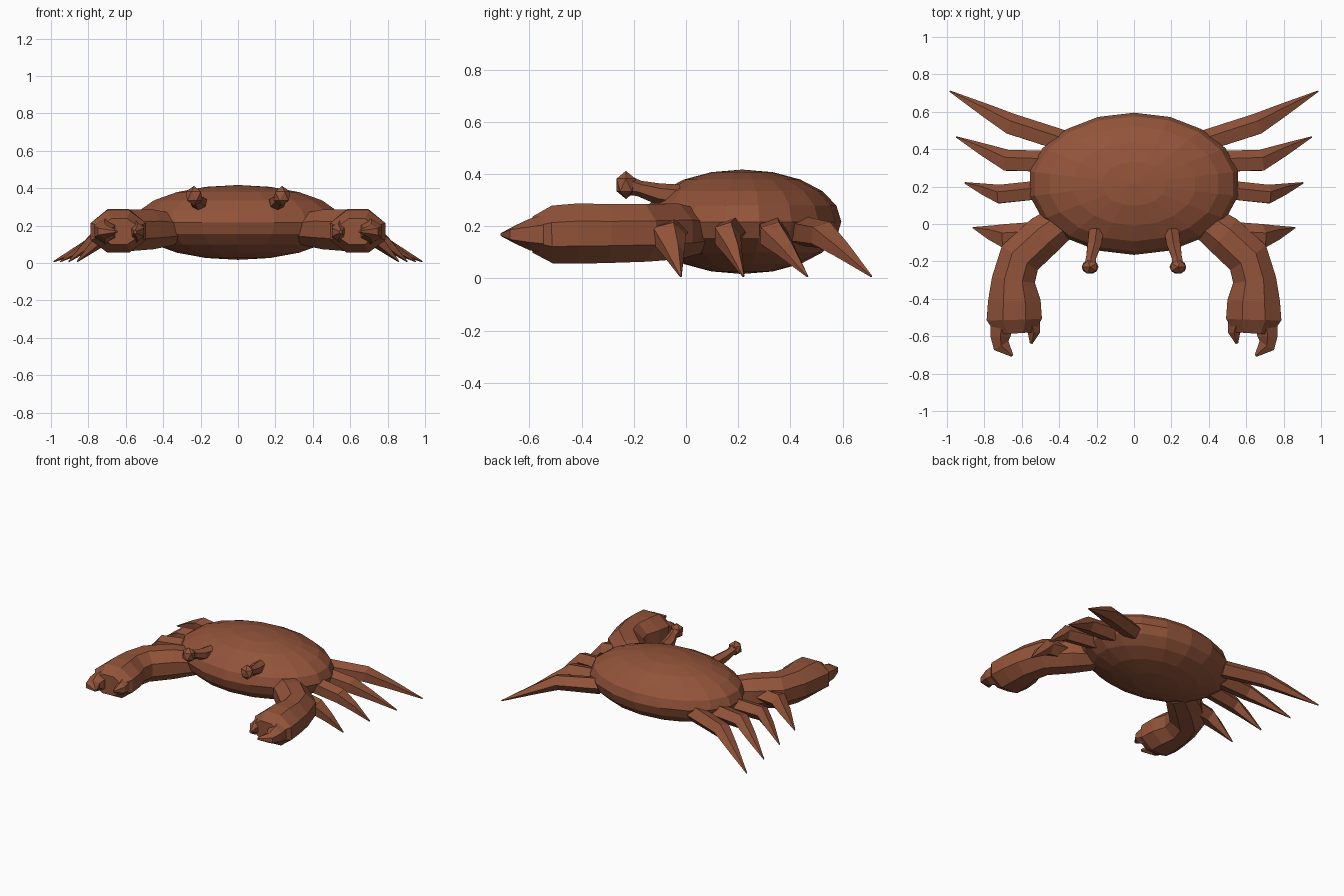
import bpy, bmesh, math
from mathutils import Vector

cube = bpy.data.objects.get("Cube")
if cube:
    bpy.data.objects.remove(cube)

# Single shell colour
shell = bpy.data.materials.new("red_brown_shell")
shell.use_nodes = True
colour = (0.29, 0.088, 0.042, 1)
shell.diffuse_color = colour
bsdf = next(n for n in shell.node_tree.nodes if n.type == 'BSDF_PRINCIPLED')
bsdf.inputs["Base Color"].default_value = colour
bsdf.inputs["Roughness"].default_value = 0.8


def finish(name, bm, mirror=True):
    """Turn a bmesh into a flat-shaded object, mirrored across x if paired."""
    bmesh.ops.recalc_face_normals(bm, faces=bm.faces)
    mesh = bpy.data.meshes.new(name)
    bm.to_mesh(mesh)
    bm.free()
    mesh.materials.append(shell)
    obj = bpy.data.objects.new(name, mesh)
    bpy.context.collection.objects.link(obj)
    if mirror:
        mod = obj.modifiers.new("mirror", 'MIRROR')
        mod.use_mirror_merge = False
    return obj


def limb(name, stations, sides=6):
    """Loft a faceted limb through stations of (centre, half width, half height)."""
    bm = bmesh.new()
    points = [Vector(s[0]) for s in stations]
    rings = []
    for i, (_, width, height) in enumerate(stations):
        along = (points[min(i + 1, len(points) - 1)] - points[max(i - 1, 0)]).normalized()
        side = along.cross(Vector((0, 0, 1))).normalized()
        up = side.cross(along)
        ring = []
        for k in range(sides):
            a = math.tau * (k + 0.5) / sides
            ring.append(bm.verts.new(points[i] + side * width * math.cos(a) + up * height * math.sin(a)))
        rings.append(ring)
    for a, b in zip(rings, rings[1:]):
        for k in range(sides):
            j = (k + 1) % sides
            bm.faces.new((a[k], a[j], b[j], b[k]))
    bm.faces.new(rings[0])
    bm.faces.new(rings[-1])
    return finish(name, bm)


# Body: low, wide faceted dome
bm = bmesh.new()
bmesh.ops.create_uvsphere(bm, u_segments=18, v_segments=10, radius=1)
for v in bm.verts:
    v.co = Vector((0.565 * v.co.x, 0.215 + 0.38 * v.co.y, 0.217 + 0.2 * v.co.z))
finish("body", bm, mirror=False)

# Walking legs: root, knee and pointed tip, back to front
legs = [
    ((0.38, 0.44), (0.66, 0.53), (0.985, 0.71), 0.062),
    ((0.46, 0.33), (0.68, 0.335), (0.95, 0.465), 0.062),
    ((0.48, 0.18), (0.72, 0.155), (0.905, 0.22), 0.055),
    ((0.54, -0.06), (0.69, -0.07), (0.86, -0.02), 0.07),
]
for n, (root, knee, tip, r) in enumerate(legs, 1):
    root, knee, tip = (Vector(p) for p in (root, knee, tip))
    shin = knee.lerp(tip, 0.4)
    limb(f"leg_pair_{n}", [
        ((*root, 0.18), r, 0.06),
        ((*knee, 0.165), r, 0.055),
        ((*shin, 0.105), r * 0.65, 0.035),
        ((*tip, 0.008), 0.004, 0.004),
    ], sides=5)

# Claw arms: shoulder, elbow and swollen palm
limb("claw_arms", [
    ((0.36, 0.03, 0.18), 0.10, 0.09),
    ((0.48, -0.06, 0.18), 0.12, 0.115),
    ((0.61, -0.18, 0.175), 0.125, 0.12),
    ((0.645, -0.3, 0.172), 0.125, 0.122),
    ((0.64, -0.41, 0.172), 0.152, 0.125),
    ((0.64, -0.51, 0.168), 0.16, 0.12),
    ((0.635, -0.585, 0.168), 0.11, 0.075),
], sides=8)

# Pincers: longer outer finger and short inner finger
limb("outer_pincers", [
    ((0.70, -0.5, 0.17), 0.075, 0.085),
    ((0.715, -0.6, 0.168), 0.062, 0.06),
    ((0.71, -0.65, 0.168), 0.052, 0.037),
    ((0.65, -0.705, 0.168), 0.008, 0.008),
])
limb("inner_pincers", [
    ((0.555, -0.5, 0.17), 0.06, 0.075),
    ((0.535, -0.58, 0.165), 0.038, 0.045),
    ((0.55, -0.64, 0.165), 0.008, 0.01),
])

# Eye stalks with faceted knobs
limb("eye_stalks", [
    ((0.20, -0.03, 0.315), 0.045, 0.045),
    ((0.212, -0.11, 0.325), 0.042, 0.04),
    ((0.23, -0.18, 0.345), 0.03, 0.03),
    ((0.235, -0.235, 0.36), 0.038, 0.04),
])
bm = bmesh.new()
bmesh.ops.create_icosphere(bm, subdivisions=1, radius=1)
for v in bm.verts:
    v.co = Vector((0.235 + 0.05 * v.co.x, -0.23 + 0.042 * v.co.y, 0.358 + 0.054 * v.co.z))
finish("eyes", bm)
